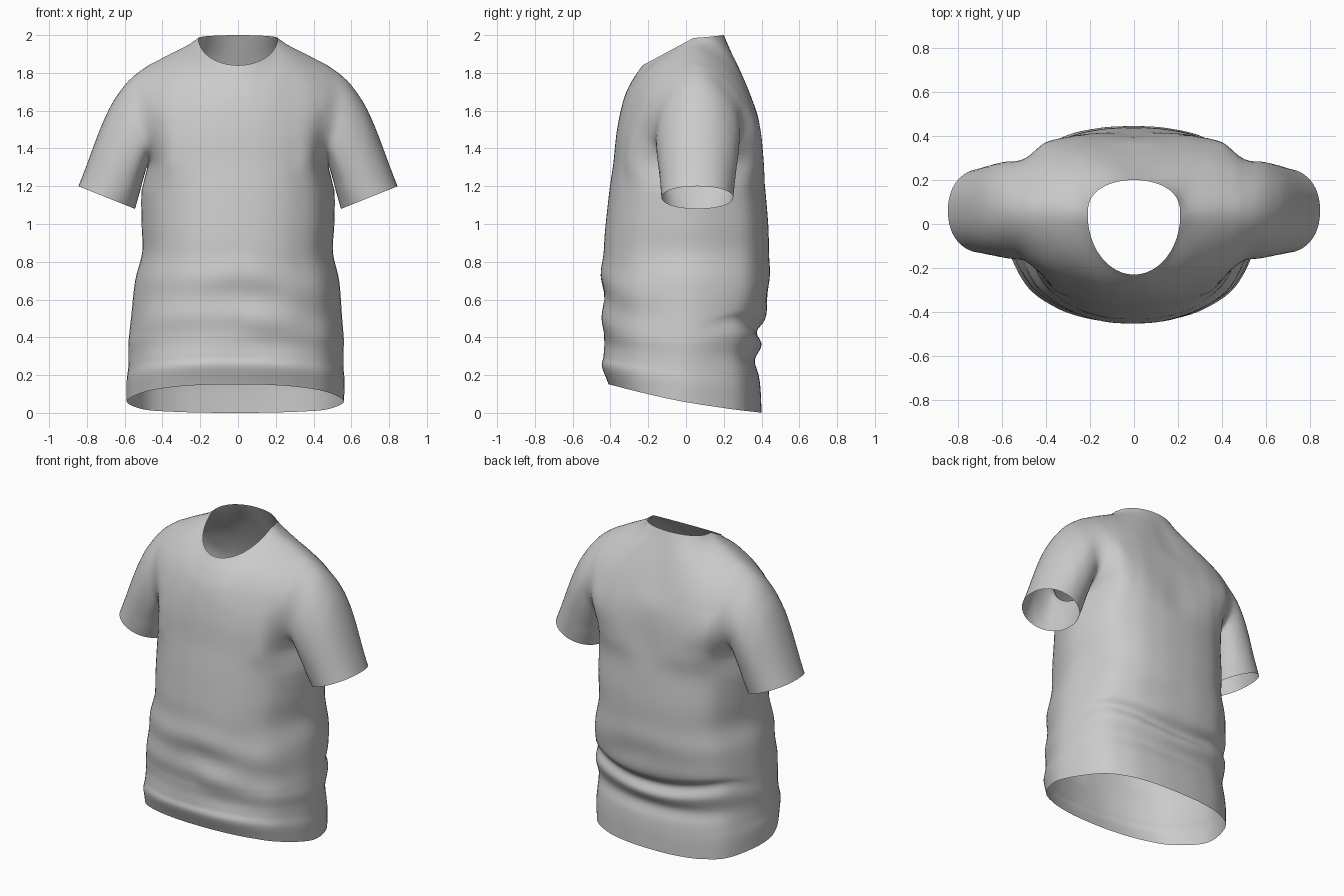
import bpy, bmesh, math
from mathutils import Vector as V

if "Cube" in bpy.data.objects:
    bpy.data.objects.remove(bpy.data.objects["Cube"])

SUB = 6          # dense steps per control cell
# hem-to-underarm levels: height, half width, front y, back y
LEVELS = [(0, .575, -.41, .40), (.12, .577, -.445, .395), (.2, .57, -.435, .385),
          (.28, .568, -.432, .364), (.36, .57, -.437, .40), (.43, .565, -.437, .376),
          (.51, .558, -.437, .42), (.7, .54, -.445, .44), (.85, .505, -.438, .44),
          (1.0, .51, -.425, .435), (1.18, .51, -.405, .42)]
COL_X = [0, .30, .60, .85, 1]
FRONT_Y = [1, .97, .84, .57, 0]
BACK_Y = [1, .98, .885, .63, 0]
# chest and back yokes: columns from centre to armhole, rows from underarm to neck/shoulder
FRONT = [[(0, -.385, 1.32), (0, -.365, 1.5), (0, -.33, 1.66), (0, -.285, 1.76), (0, -.23, 1.84)],
         [(.14, -.375, 1.32), (.14, -.355, 1.5), (.15, -.31, 1.68), (.155, -.24, 1.79), (.148, -.15, 1.88)],
         [(.28, -.335, 1.32), (.28, -.315, 1.5), (.28, -.25, 1.71), (.26, -.13, 1.87), (.21, .04, 1.985)],
         [(.40, -.25, 1.32), (.40, -.25, 1.5), (.42, -.20, 1.68), (.43, -.09, 1.80), (.42, .05, 1.875)],
         [(.48, .06, 1.31), (.48, -.14, 1.40), (.52, -.15, 1.57), (.545, -.07, 1.72), (.55, .05, 1.79)]]
BACK = [[(0, .405, 1.32), (0, .385, 1.55), (0, .33, 1.7), (0, .265, 1.85), (0, .2, 2.0)],
        [(.15, .412, 1.32), (.15, .388, 1.53), (.15, .335, 1.7), (.16, .26, 1.86), (.148, .16, 1.995)],
        [(.29, .395, 1.32), (.29, .39, 1.5), (.3, .32, 1.71), (.27, .19, 1.885), (.21, .04, 1.985)],
        [(.41, .32, 1.32), (.43, .355, 1.5), (.44, .285, 1.69), (.43, .17, 1.82), (.42, .05, 1.875)],
        [(.48, .06, 1.31), (.495, .25, 1.40), (.55, .28, 1.56), (.56, .18, 1.72), (.55, .05, 1.79)]]


def catmull(a, b, c, d, t):
    return b + (c - a) * (t / 2) + (a * 2 - b * 5 + c * 4 - d) * (t * t / 2) \
        + (b * 3 - a - c * 3 + d) * (t ** 3 / 2)


def spline(pts, first=None, last=None):
    """Dense points through pts; first/last are optional end guides."""
    g = [first or pts[0] * 2 - pts[1]] + pts + [last or pts[-1] * 2 - pts[-2]]
    out = [catmull(*g[i:i + 4], k / SUB) for i in range(len(pts) - 1) for k in range(SUB)]
    return out + [pts[-1].copy()]


def lower_point(level, col, back):
    s, rx, yf, yb = level
    k = (BACK_Y if back else FRONT_Y)[col]
    yc = -.02 + .06 * s / 1.18
    y = yc + ((yb if back else yf) - yc) * k
    x = rx * COL_X[col]
    slant = max(0, .04 - .185 * y + .21 * y * y) + .05 * x * x          # slanted hem
    z = s + slant * max(0, 1 - s / .5)
    if back:                                                            # sagging back fold
        z += .4 * x * x * k * math.exp(-((s - .43) / .15) ** 2)
    return V((x, y, z))


def control_columns(back):
    upper = BACK if back else FRONT
    return [([lower_point(l, c, back) for l in LEVELS], [V(p) for p in upper[c]]) for c in range(5)]


def dense_panel(back, ctrl, other):
    cols = []
    for c in range(5):
        low, up = ctrl[c]
        top_guide = other[c][1][-2] if c >= 3 else None
        if c == 4:   # armhole edge breaks away from the side seam
            a = spline(low + up[:1])
            cols.append(a[:-1] + spline(up, other[c][1][1], top_guide))
        else:
            cols.append(spline(low + up, None, top_guide))
    o3 = spline(other[3][0] + other[3][1])
    r0 = len(LEVELS) * SUB
    last = len(cols[0]) - 1
    rows = []
    for r in range(last + 1):
        p = [c[r] for c in cols]
        w = min(1, max(0, (r - r0) / SUB))
        side = o3[r].lerp(p[4] * 2 - p[3], w)
        rows.append(spline(p, V((-p[1].x, p[1].y, p[1].z)), side))
    # pull the top edge onto a clean neckline and a shared shoulder seam
    seam = spline([V(p[-1]) for p in FRONT[2:]])
    for i in range(4 * SUB + 1):
        a = math.pi / 2 * i / (2 * SUB)
        ca = max(0, math.cos(a))
        if i >= 2 * SUB:
            edge = seam[i - 2 * SUB]
        elif back:
            edge = V((.21 * math.sin(a), .04 + .16 * ca ** .75, 1.985 + .015 * ca))
        else:
            edge = V((.21 * math.sin(a), .04 - .27 * ca, 1.985 - .145 * ca))
        d = edge - rows[last][i]
        for r in range(r0, last + 1):
            rows[r][i] += d * ((r - r0) / (last - r0)) ** 3
    return rows, [row[-1] for row in rows[r0:]]


def sleeve_rows(edge_front, edge_back, steps=16):
    m = len(edge_front) - 1
    loop = [(p, j, -1) for j, p in enumerate(edge_front)]
    loop += [(edge_back[j], j, 1) for j in range(m - 1, -1, -1)]
    rows = []
    for k in range(steps + 1):
        t = k / steps
        row = []
        for p, j, sgn in loop:
            th = math.pi * j / m
            sn, cs = max(0, math.sin(th)), math.cos(th)
            cuff = V((.695 - .15 * cs, .06 + sgn * .19 * sn ** .9, 1.14 - .06 * cs))
            top = (1 - cs) / 2
            swell = V((.05 * top, sgn * .02 * sn, .07 * top))
            d = (cuff - p) / 3
            b1, b2 = p + d + swell, cuff - d + swell * .2
            row.append(p * (1 - t) ** 3 + b1 * (3 * t * (1 - t) ** 2) + b2 * (3 * t * t * (1 - t)) + cuff * t ** 3)
        rows.append(row)
    return rows


def drape(p):
    """Cloth folds around the waist and the slight lean of the hem."""
    x, y, z = p
    bell = math.exp(-((z - .55) / .23) ** 2)
    amp = .010 if y < 0 else .004
    fold = math.sin(27 * z + 4 * abs(x) + 2 * x) + .5 * math.sin(19 * z - 9 * x)
    return V((x - .015 * max(0, 1 - z), y + amp * bell * fold * y / .44, z))


def add_grid(bm, rows, sx, flip):
    vs = [[bm.verts.new(drape(V((p.x * sx, p.y, p.z)))) for p in row] for row in rows]
    for a, b in zip(vs, vs[1:]):
        for i in range(len(a) - 1):
            f = [a[i], a[i + 1], b[i + 1], b[i]]
            bm.faces.new(f[::-1] if flip else f)


def soften(bm, test, times):
    verts = [v for v in bm.verts if not v.is_boundary and test(abs(v.co.x), v.co.z)]
    for _ in range(times):
        bmesh.ops.smooth_vert(bm, verts=verts, factor=.5, use_axis_x=True, use_axis_y=True, use_axis_z=True)


cf, cb = control_columns(False), control_columns(True)
front, edge_f = dense_panel(False, cf, cb)
back, edge_b = dense_panel(True, cb, cf)
sleeve = sleeve_rows(edge_f, edge_b)

bm = bmesh.new()
for sx in (1, -1):
    add_grid(bm, front, sx, sx < 0)
    add_grid(bm, back, sx, sx > 0)
    add_grid(bm, sleeve, sx, sx > 0)
bmesh.ops.remove_doubles(bm, verts=bm.verts, dist=.0008)
bmesh.ops.recalc_face_normals(bm, faces=bm.faces)
for f in bm.faces:
    f.smooth = True
# ease the armhole seams and the shoulders beside the neck
soften(bm, lambda x, z: .42 < x < .66 and z > 1.2, 4)
soften(bm, lambda x, z: .1 < x < .45 and z > 1.6, 10)

mesh = bpy.data.meshes.new("short_sleeve_shirt")
bm.to_mesh(mesh)
bm.free()
shirt = bpy.data.objects.new("short_sleeve_shirt", mesh)
bpy.context.collection.objects.link(shirt)
